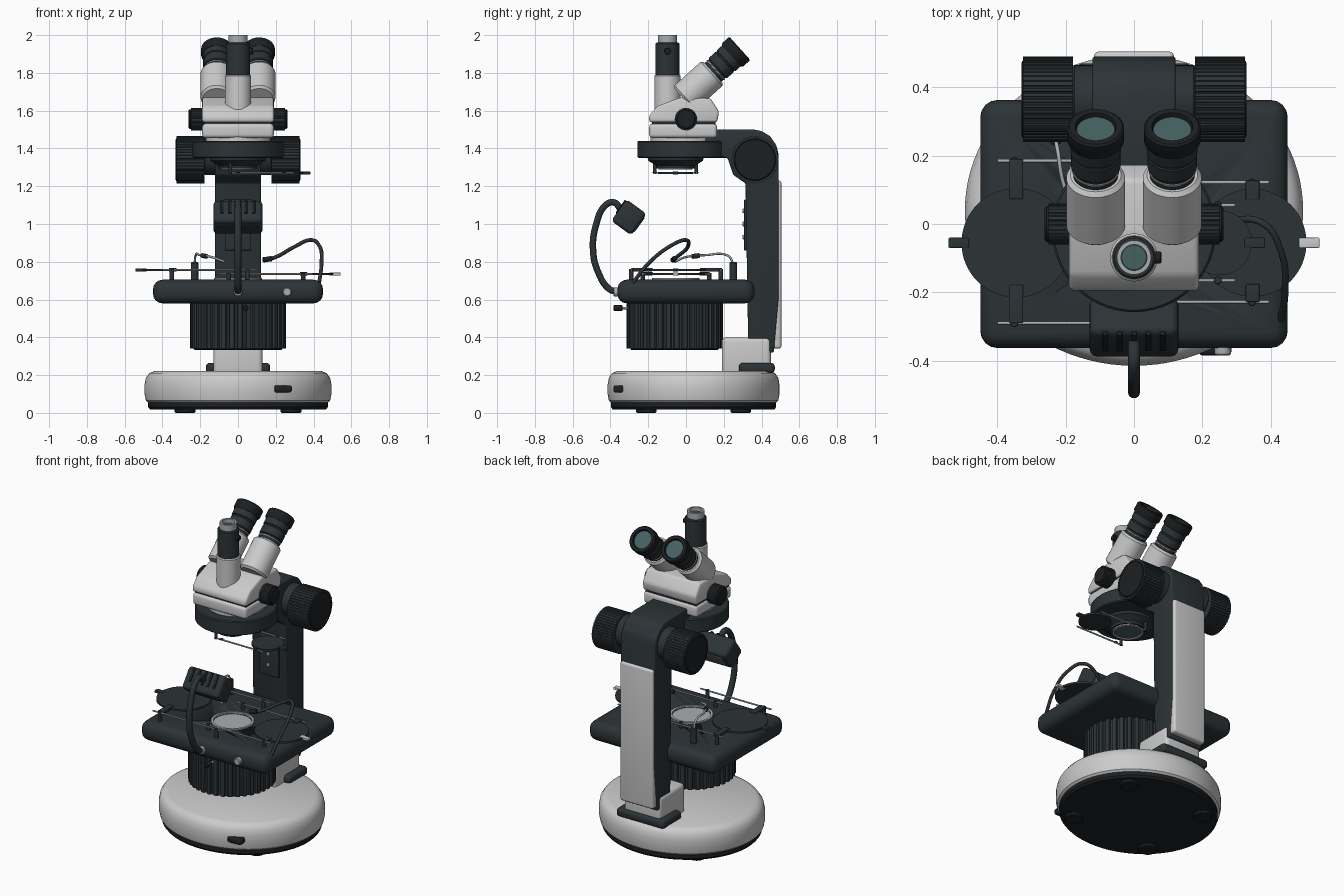
import bpy, bmesh, math
from mathutils import Vector, Matrix

if "Cube" in bpy.data.objects:
    bpy.data.objects.remove(bpy.data.objects["Cube"])

def mat(name, c):
    m = bpy.data.materials.new(name)
    m.diffuse_color = (*c, 1)
    m.use_nodes = True
    m.node_tree.nodes["Principled BSDF"].inputs["Base Color"].default_value = m.diffuse_color
    return m

WHITE = mat("white", (0.78, 0.78, 0.76))
DARK = mat("dark", (0.025, 0.033, 0.037))
BLACK = mat("black", (0.012, 0.014, 0.016))
METAL = mat("metal", (0.4, 0.42, 0.43))
GREY = mat("grey_glass", (0.16, 0.18, 0.19))
TEAL = mat("lens_glass", (0.06, 0.12, 0.12))

def finish(bm, name, m, matrix=Matrix()):
    bmesh.ops.recalc_face_normals(bm, faces=bm.faces)
    bm.transform(matrix)
    me = bpy.data.meshes.new(name)
    bm.to_mesh(me)
    bm.free()
    me.materials.append(m)
    me.shade_smooth()
    me.set_sharp_from_angle(angle=math.radians(35))
    ob = bpy.data.objects.new(name, me)
    bpy.context.collection.objects.link(ob)
    return ob

def bevel(bm, w, segs=4):
    if w:
        edges = [e for e in bm.edges if e.calc_face_angle(0) > 0.3]
        bmesh.ops.bevel(bm, geom=edges, offset=w, segments=segs, profile=0.5,
                        affect='EDGES', clamp_overlap=True)

def box(name, lo, hi, m, w=0.0, rot=0.0):
    """Box between two corners, bevelled, optionally tilted about x."""
    lo, hi = Vector(lo), Vector(hi)
    bm = bmesh.new()
    bmesh.ops.create_cube(bm, size=1)
    bm.transform(Matrix.Diagonal((*(hi - lo), 1)))
    bevel(bm, w)
    return finish(bm, name, m, Matrix.Translation((lo + hi) / 2) @ Matrix.Rotation(rot, 4, 'X'))

def prism(name, outline, a, b, axis, m, w=0.0):
    """Extrude an outline: axis 'X' takes (y, z) points, axis 'Z' takes (x, y)."""
    bm = bmesh.new()
    put = (lambda p, t: (t, *p)) if axis == 'X' else (lambda p, t: (*p, t))
    va, vb = ([bm.verts.new(put(p, t)) for p in outline] for t in (a, b))
    bm.faces.new(va)
    bm.faces.new(vb)
    n = len(outline)
    for i in range(n):
        j = (i + 1) % n
        bm.faces.new((va[i], va[j], vb[j], vb[i]))
    bmesh.ops.recalc_face_normals(bm, faces=bm.faces)
    bevel(bm, w, 3)
    return finish(bm, name, m)

def lathe(name, profile, loc, m, axis=(0, 0, 1), scale=(1, 1), seg=56):
    """Spin (radius, height) points around an axis through loc; ends are capped."""
    bm = bmesh.new()
    rings = [[bm.verts.new((r * scale[0] * math.cos(math.tau * i / seg),
                            r * scale[1] * math.sin(math.tau * i / seg), h))
              for i in range(seg)] for r, h in profile]
    for p, q in zip(rings, rings[1:]):
        for i in range(seg):
            j = (i + 1) % seg
            bm.faces.new((p[i], p[j], q[j], q[i]))
    bm.faces.new(rings[0])
    bm.faces.new(rings[-1])
    rot = Vector(axis).to_track_quat('Z', 'Y').to_matrix().to_4x4()
    return finish(bm, name, m, Matrix.Translation(loc) @ rot)

def cyl(name, r, h0, h1, loc, m, axis=(0, 0, 1), c=0.006, seg=48):
    return lathe(name, [(r - c, h0), (r, h0 + c), (r, h1 - c), (r - c, h1)], loc, m, axis, seg=seg)

def tube(name, pts, r, m, smooth=True):
    cu = bpy.data.curves.new(name, 'CURVE')
    cu.dimensions, cu.bevel_depth, cu.bevel_resolution, cu.use_fill_caps = '3D', r, 3, True
    s = cu.splines.new('BEZIER')
    s.bezier_points.add(len(pts) - 1)
    for b, p in zip(s.bezier_points, pts):
        b.co = p
        b.handle_left_type = b.handle_right_type = 'AUTO' if smooth else 'VECTOR'
    ob = bpy.data.objects.new(name, cu)
    bpy.context.collection.objects.link(ob)
    cu.materials.append(m)
    bpy.context.view_layer.objects.active = ob
    ob.select_set(True)
    bpy.ops.object.convert(target='MESH')
    bpy.context.object.select_set(False)

def gear(cx, cy, r, depth, n):
    """Ribbed round outline."""
    return [(cx + (r - d) * math.cos(math.tau * (i + f) / n),
             cy + (r - d) * math.sin(math.tau * (i + f) / n))
            for i in range(n) for f, d in ((0, 0), (0.25, 0), (0.5, 0), (0.62, depth), (0.88, depth))]

OY = -0.055  # optical axis y

# Base: oval foot, dark sole, rubber feet, power switch
lathe("base", [(0.95, 0.05), (0.985, 0.065), (1, 0.10), (1, 0.15), (0.985, 0.185), (0.95, 0.21), (0.89, 0.222)],
      (0, 0.04, 0), WHITE, scale=(0.495, 0.455), seg=96)
lathe("base_sole", [(0.94, 0.018), (0.96, 0.03), (0.96, 0.06)], (0, 0.04, 0), BLACK, scale=(0.495, 0.455), seg=96)
for sx in (-1, 1):
    for sy in (-1, 1):
        cyl("rubber_foot", 0.055, 0, 0.03, (0.28 * sx, 0.04 + 0.25 * sy, 0), BLACK)
box("power_switch", (0.19, -0.385, 0.108), (0.285, -0.33, 0.146), BLACK, 0.012)

# Column: foot block, collar, cranked pillar, rear panel
box("column_foot", (-0.13, 0.19, 0.20), (0.13, 0.45, 0.40), WHITE, 0.025)
box("column_collar", (-0.17, 0.28, 0.21), (0.17, 0.47, 0.265), DARK, 0.02)
pillar = [(0.33, 0.32), (0.465, 0.32), (0.49, 0.6), (0.49, 1.37), (0.477, 1.42), (0.445, 1.465), (0.40, 1.492),
          (0.36, 1.50), (0.15, 1.50), (0.15, 1.36), (0.22, 1.35), (0.25, 1.26), (0.315, 1.215)]
prism("column", pillar, -0.122, 0.122, 'X', DARK, 0.008)
box("column_rear_panel", (-0.117, 0.455, 0.34), (0.117, 0.505, 1.23), WHITE, 0.015)
box("column_port_plate", (-0.07, 0.308, 0.86), (0.07, 0.335, 1.13), DARK, 0.005)
for z in (0.93, 1.0, 1.07):
    cyl("port", 0.012, 0, 0.008, (0, 0.308, z), METAL, (0, -1, 0), 0.002, 16)

# Focus knobs
for s in (-1, 1):
    prism("focus_knob", gear(0.365, 1.34, 0.125, 0.003, 48), 0.178 * s, 0.325 * s, 'X', DARK)
    cyl("focus_knob_cap", 0.112, 0, 0.008, (0.322 * s, 0.365, 1.34), BLACK, (s, 0, 0))
    cyl("focus_hub", 0.10, 0.11, 0.18, (0, 0.365, 1.36), DARK, (s, 0, 0))

# Head carrier ring and objective
cyl("head_ring", 0.24, 1.35, 1.44, (0, -0.018, 0), DARK, seg=72)
box("carrier_arm", (-0.12, 0.0, 1.36), (0.12, 0.3, 1.46), DARK, 0.015)
lathe("objective_housing", [(0.15, 1.36), (0.145, 1.335), (0.105, 1.31), (0.10, 1.295), (0.085, 1.295),
                            (0.08, 1.305)], (0, OY, 0), DARK)
lathe("objective_rim", [(0.09, 1.30), (0.09, 1.288), (0.078, 1.288), (0.078, 1.30)], (0, OY, 0), METAL)
cyl("objective_lens", 0.077, 1.292, 1.31, (0, OY, 0), TEAL, c=0.003)

# Head body
cyl("head_seat", 0.17, 1.43, 1.47, (0, -0.018, 0), WHITE)
box("head_lower", (-0.19, -0.195, 1.455), (0.19, 0.165, 1.532), WHITE, 0.02)
box("head_seam", (-0.18, -0.18, 1.50), (0.18, 0.155, 1.56), DARK)
upper = [(-0.195, 1.538), (-0.195, 1.575), (-0.15, 1.625), (-0.03, 1.67), (0.13, 1.665), (0.175, 1.595), (0.165, 1.538)]
prism("head_upper", upper, -0.19, 0.19, 'X', WHITE, 0.014)
for s in (-1, 1):
    prism("zoom_knob", gear(0, 1.555, 0.06, 0.002, 30), 0.18 * s, 0.25 * s, 'X', DARK)
    cyl("zoom_knob_cap", 0.052, 0.245, 0.262, (0, 0, 1.555), BLACK, (s, 0, 0))

# Camera tube
C = (0, -0.098, 0)
cyl("camera_tube_base", 0.07, 1.58, 1.79, C, WHITE)
cyl("camera_tube", 0.063, 1.78, 1.96, C, DARK)
lathe("camera_tube_rim", [(0.05, 1.95), (0.05, 2.0), (0.038, 2.0), (0.038, 1.97)], C, METAL)
cyl("camera_lens", 0.038, 1.96, 1.976, C, TEAL, c=0.002)
cyl("camera_tube_screw", 0.018, 0.05, 0.08, (0, -0.098, 1.915), BLACK, (1, 0, 0), 0.003, 20)

# Eyepieces, tilted back
D = (0, math.cos(math.radians(42)), math.sin(math.radians(42)))
for s in (-1, 1):
    P = (0.112 * s, 0.285, 1.93)
    cyl("eyepiece_sleeve", 0.086, -0.40, -0.19, P, WHITE, D, 0.012)
    cyl("eyepiece_neck", 0.066, -0.2, -0.15, P, DARK, D)
    cyl("eyepiece_band", 0.069, -0.175, -0.168, P, METAL, D, 0.001)
    lathe("eyepiece_barrel", [(0.068, -0.16), (0.072, -0.155), (0.072, -0.11), (0.069, -0.107), (0.069, -0.10),
                              (0.074, -0.097), (0.074, -0.04)], P, DARK, D)
    lathe("eyecup", [(0.076, -0.06), (0.083, -0.05), (0.083, -0.006), (0.077, 0), (0.06, 0), (0.055, -0.02)], P, BLACK, D)
    cyl("eyepiece_lens", 0.057, -0.03, -0.012, P, TEAL, D, 0.002)

# Stage with round well and glass
stage = box("stage", (-0.45, -0.363, 0.58), (0.45, 0.363, 0.705), DARK, 0.05)
cutter = cyl("well_cutter", 0.112, 0.665, 0.8, (0, OY, 0), DARK, c=0.0)
cutter.hide_render = True
mod = stage.modifiers.new("well", 'BOOLEAN')
mod.operation, mod.object, mod.solver = 'DIFFERENCE', cutter, 'EXACT'
bpy.context.view_layer.objects.active = stage
bpy.ops.object.modifier_apply(modifier="well")
bpy.data.objects.remove(cutter)
lathe("well_ring", [(0.126, 0.70), (0.126, 0.713), (0.112, 0.713), (0.112, 0.67), (0.1, 0.665)], (0, OY, 0), METAL)
cyl("well_glass", 0.111, 0.66, 0.672, (0, OY, 0), DARK, c=0.001)
prism("illuminator_housing", gear(0, -0.06, 0.255, 0.014, 36), 0.34, 0.59, 'Z', DARK)
cyl("illuminator_floor", 0.235, 0.333, 0.36, (0, -0.06, 0), BLACK)
tube("iris_lever", [(0.04, -0.2, 0.555), (0.04, -0.36, 0.555)], 0.007, METAL, False)
cyl("iris_lever_knob", 0.015, 0, 0.05, (0.04, -0.335, 0.555), BLACK, (0, -1, 0), 0.004, 20)
for x in (0, 0.26):
    cyl("stage_socket", 0.024, 0, 0.03, (x, -0.355, 0.64), METAL, (0, -1, 0), 0.005, 24)

# Swing-out filters on rails: left, right and under the objective
def filter_set(label, x, r, z, y0, y1, xr, glass, tabmat, post):
    s = 1 if x > 0 else -1
    cyl(label + "_disc", r, -0.004, 0.004, (x, OY, z), glass, c=0.001, seg=64)
    lathe(label + "_rim", [(r - 0.003, -0.006), (r + 0.002, -0.006), (r + 0.002, 0.006), (r - 0.003, 0.006)],
          (x, OY, z), DARK, seg=64)
    a, b = sorted((x + s * (r - 0.02), x + s * (r + 0.04)))
    box(label + "_tab", (a, OY - 0.015, z - 0.008), (b, OY + 0.015, z + 0.008), tabmat, 0.004)
    for y in (y0, y1):
        tube(label + "_rail", [(-xr[0], y, z), (xr[1], y, z)], 0.005, METAL, False)
        for px in (-xr[0] + 0.05, xr[1] - 0.05):
            a, b = sorted((z, post))
            cyl(label + "_post", 0.012, a, b + 0.006, (px, y, 0), DARK, c=0.002, seg=16)
        if r > 0.12:
            e = OY + (r - 0.03) * (1 if y > OY else -1)
            lo, hi = sorted((e, y))
            box(label + "_clip", (x - 0.02, lo, z - 0.008), (x + 0.02, hi + 0.005, z + 0.010), DARK, 0.003)

filter_set("left_filter", -0.345, 0.158, 0.757, -0.29, 0.185, (0.4, 0.1), GREY, DARK, 0.70)
filter_set("right_filter", 0.347, 0.156, 0.735, -0.228, 0.122, (0.1, 0.395), WHITE, WHITE, 0.70)
filter_set("objective_filter", 0.25, 0.093, 1.27, -0.165, 0.055, (0.05, 0.295), GREY, DARK, 1.27)
for y in (-0.165, 0.055):
    cyl("objective_filter_hanger", 0.009, 1.265, 1.36, (-0.04, y, 0), DARK, c=0.002, seg=16)

# Desk lamp on gooseneck, with cooling slots
tube("lamp_gooseneck", [(0, -0.36, 0.64), (-0, -0.405, 0.655), (0, -0.465, 0.745), (0, -0.492, 0.86), (0, -0.475, 1.0),
                        (0, -0.43, 1.095), (0, -0.385, 1.115), (0, -0.34, 1.07)], 0.018, DARK)
T = math.radians(-36)
LC = Vector((0, -0.302, 1.035))
R = Matrix.Rotation(T, 3, 'X')
h = Vector((0.13, 0.066, 0.07))
box("lamp_head", LC - h, LC + h, DARK, 0.022, T)
for i in range(-2, 3):
    c = LC + R @ Vector((i * 0.042, -0.064, 0.02))
    q = Vector((0.008, 0.008, 0.042))
    box("lamp_fin", c - q, c + q, BLACK, 0.003, T)
c = LC + R @ Vector((0, 0.066, 0))
q = Vector((0.10, 0.004, 0.045))
box("lamp_window", c - q, c + q, GREY, 0.003, T)

# Thin flexible light guide on the right
tube("light_guide", [(0.43, -0.28, 0.69), (0.442, -0.2, 0.79), (0.43, -0.08, 0.885), (0.38, 0.0, 0.915),
                     (0.30, 0.01, 0.88), (0.2, -0.05, 0.825), (0.15, -0.07, 0.81)], 0.010, DARK)
cyl("light_guide_tip", 0.014, 0, 0.05, (0.18, -0.06, 0.817), BLACK, (-1, -0.2, -0.15), 0.003, 16)

# Specimen clip on the left
cyl("clip_post", 0.02, 0.70, 0.80, (-0.23, 0.25, 0), DARK, seg=24)
tube("clip_wire", [(-0.23, 0.25, 0.79), (-0.225, 0.225, 0.83), (-0.2, 0.1, 0.835), (-0.14, 0.0, 0.825),
                   (-0.07, -0.06, 0.80)], 0.006, METAL)
cyl("clip_jaw", 0.013, 0, 0.045, (-0.19, 0.07, 0.833), DARK, (0.5, -0.8, -0.1), 0.003, 16)
